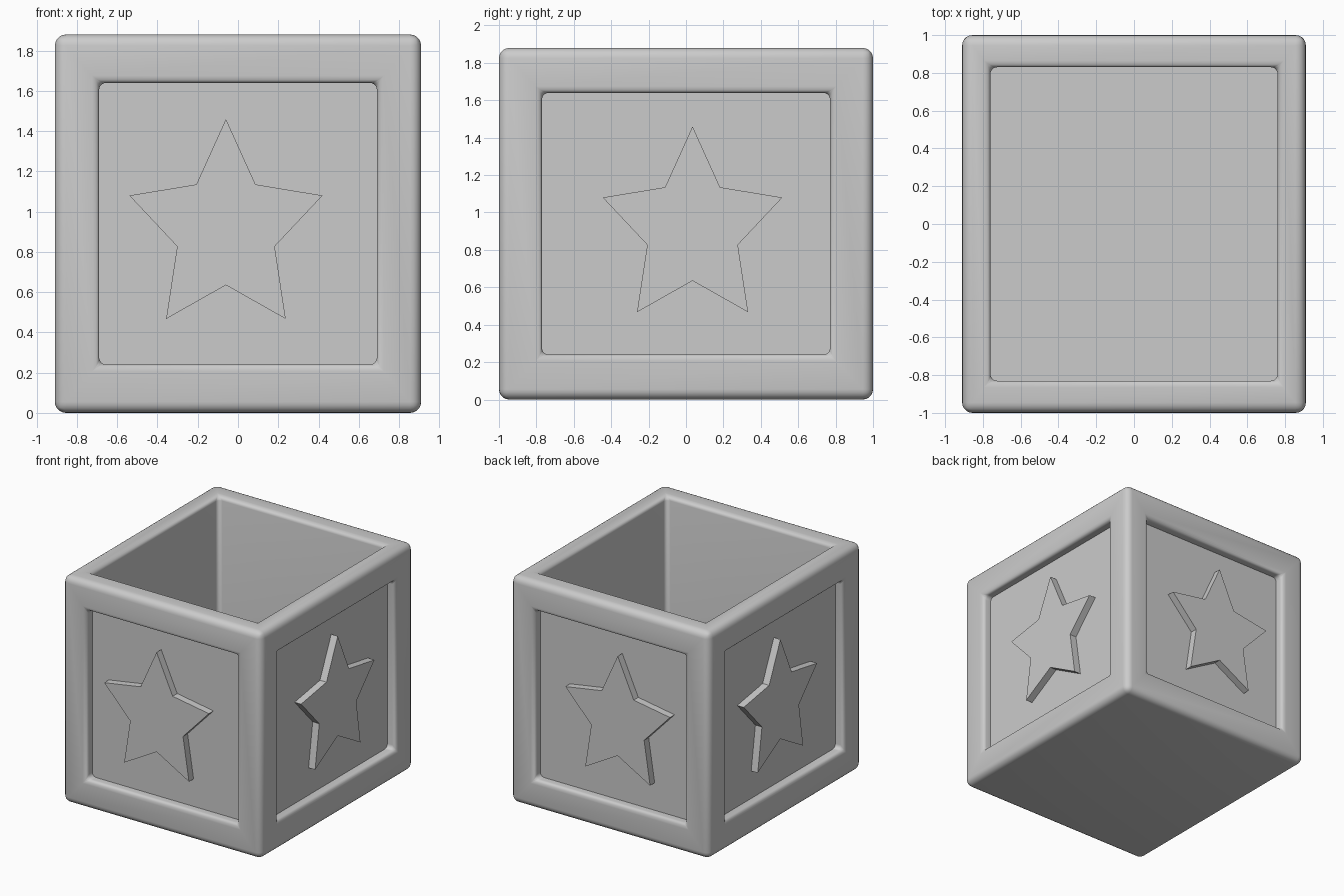
import bpy
import bmesh
from mathutils import Vector

HALF_X, HALF_Y, HEIGHT = 0.91, 1.0, 1.88
PANEL_DEPTH, STAR_DEPTH = 0.08, 0.06
STAR_X, STAR_Y = -0.06, 0.035
FLOOR = 0.15

cube = bpy.data.objects.get("Cube")
if cube:
    bpy.data.objects.remove(cube)

grey = bpy.data.materials.new("plain grey")
grey.use_nodes = True
colour = (0.6, 0.6, 0.6, 1)
grey.diffuse_color = colour
grey.node_tree.nodes["Principled BSDF"].inputs["Base Color"].default_value = colour


def finish(bm, name):
    bmesh.ops.recalc_face_normals(bm, faces=bm.faces)
    mesh = bpy.data.meshes.new(name)
    bm.to_mesh(mesh)
    bm.free()
    obj = bpy.data.objects.new(name, mesh)
    bpy.context.collection.objects.link(obj)
    mesh.materials.append(grey)
    return obj


def recess(bm, face, scale, centre, depth):
    """Inset a face to a smaller rectangle and sink it; returns lip and corner edges."""
    normal = face.normal.copy()
    bmesh.ops.inset_region(bm, faces=[face], thickness=0.1)
    outer = face.calc_center_median()
    for v in face.verts:
        offset = v.co - outer
        for i in range(3):
            if abs(normal[i]) < 0.5:
                v.co[i] = centre[i] + (scale[i] if offset[i] > 0 else -scale[i])
    lip = list(face.edges)
    made = bmesh.ops.extrude_discrete_faces(bm, faces=[face])
    floor = made["faces"][0]
    for v in floor.verts:
        v.co -= normal * depth
    corners = [e for v in floor.verts for e in v.link_edges if e not in floor.edges[:]]
    return lip, corners


# Open box with sunken side panels
bm = bmesh.new()
bmesh.ops.create_cube(bm, size=1)
for v in bm.verts:
    v.co = (v.co.x * 2 * HALF_X, v.co.y * 2 * HALF_Y, (v.co.z + 0.5) * HEIGHT)
bm.normal_update()
rim = list(bm.edges)
lips, corners = [], []
for face in list(bm.faces):
    n = face.normal
    if n.z < -0.5:
        continue
    if n.z > 0.5:
        size, centre, depth = (0.76, 0.83, 0), (0, 0, 0), HEIGHT - FLOOR
    else:
        size, centre, depth = (0.69, 0.77, 0.7), (0, 0, 0.94), PANEL_DEPTH
    a, b = recess(bm, face, size, centre, depth)
    lips += a
    corners += b


def round_edges(edges, width):
    bmesh.ops.bevel(bm, geom=edges, offset=width, offset_type='OFFSET',
                    segments=5, profile=0.5, affect='EDGES', clamp_overlap=True)


round_edges([e for e in rim if e.is_valid], 0.055)
round_edges([e for e in lips + corners if e.is_valid], 0.035)
box = finish(bm, "box")


# Raised star on each side panel
def star(name, normal):
    half = [(0, 1.46), (0.147, 1.135), (0.48, 1.08), (0.242, 0.827), (0.297, 0.467), (0, 0.635)]
    outline = half + [(-u, z) for u, z in reversed(half[1:-1])]
    n = Vector(normal)
    half_size = HALF_X if n.x else HALF_Y
    base = n * (half_size - PANEL_DEPTH - 0.005)
    bm = bmesh.new()
    verts = []
    for u, z in outline:
        flat = Vector((0, STAR_Y + u, z)) if n.x else Vector((STAR_X + u, 0, z))
        verts.append(bm.verts.new(base + flat))
    face = bm.faces.new(verts)
    made = bmesh.ops.extrude_face_region(bm, geom=[face])
    moved = [g for g in made["geom"] if isinstance(g, bmesh.types.BMVert)]
    bmesh.ops.translate(bm, verts=moved, vec=n * (STAR_DEPTH + 0.005))
    return finish(bm, name)


star("front_star", (0, -1, 0))
star("back_star", (0, 1, 0))
star("left_star", (1, 0, 0))
star("right_star", (-1, 0, 0))

# Smooth rounded frame, crisp panel feet
bpy.ops.object.select_all(action='DESELECT')
box.select_set(True)
bpy.context.view_layer.objects.active = box
bpy.ops.object.shade_smooth_by_angle(angle=0.7)
